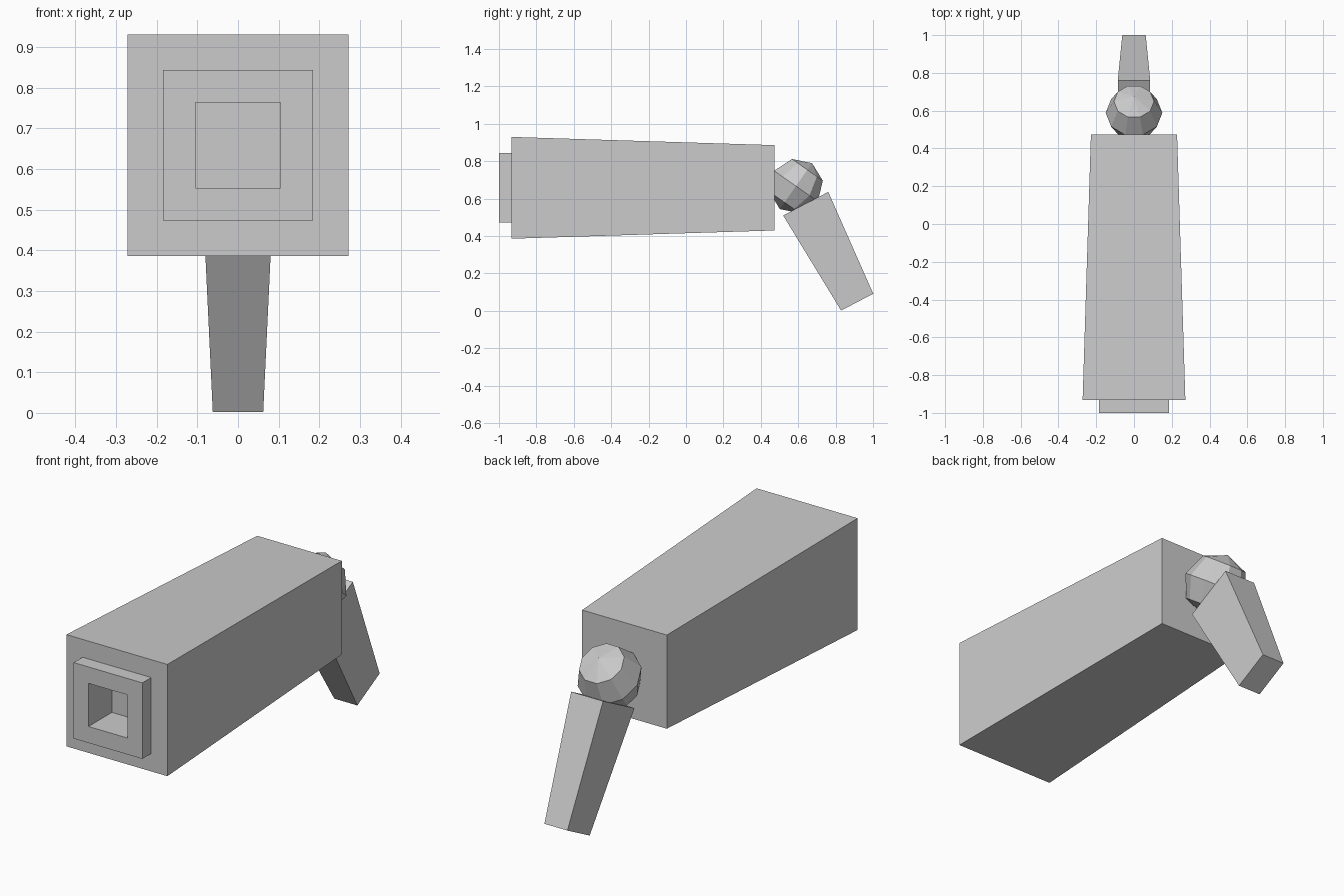
import bpy, bmesh
from math import radians
from mathutils import Matrix

if "Cube" in bpy.data.objects:
    bpy.data.objects.remove(bpy.data.objects["Cube"])


def finish(name, bm, location, tilt):
    """Turn a bmesh into an object tilted about x."""
    bmesh.ops.recalc_face_normals(bm, faces=bm.faces)
    mesh = bpy.data.meshes.new(name)
    bm.to_mesh(mesh)
    bm.free()
    obj = bpy.data.objects.new(name, mesh)
    obj.location = location
    obj.rotation_euler.x = radians(tilt)
    bpy.context.collection.objects.link(obj)
    return obj


def rect_loft(name, rings, location, tilt):
    """Loft rectangles (height, half x, half y) along local z, capped at both ends."""
    bm = bmesh.new()
    loops = [[bm.verts.new((sx * hx, sy * hy, z))
              for sx, sy in ((-1, -1), (1, -1), (1, 1), (-1, 1))]
             for z, hx, hy in rings]
    for a, b in zip(loops, loops[1:]):
        for i in range(4):
            j = (i + 1) % 4
            bm.faces.new((a[i], a[j], b[j], b[i]))
    bm.faces.new(loops[0])
    bm.faces.new(loops[-1])
    return finish(name, bm, location, tilt)


# Tapered housing with raised lens frame and square recess (local z points to -y)
housing = [(-0.473, 0.228), (0.932, 0.272), (0.932, 0.185),
           (1.0, 0.185), (1.0, 0.105), (0.82, 0.105)]
rect_loft("camera_housing", [(z, h, h) for z, h in housing], (0, 0, 0.658), 90)

# Low-poly ball joint, pole leaning up and back
bm = bmesh.new()
bmesh.ops.create_uvsphere(bm, u_segments=10, v_segments=4, radius=0.15,
                          matrix=Matrix.Rotation(radians(90), 4, 'Z'))
finish("ball_joint", bm, (0, 0.588, 0.667), -35)

# Tapered mounting arm, sloping down and back
rect_loft("mount_arm", [(0, 0.086, 0.136), (0.594, 0.062, 0.097)],
          (0, 0.64, 0.573), -152.4)
